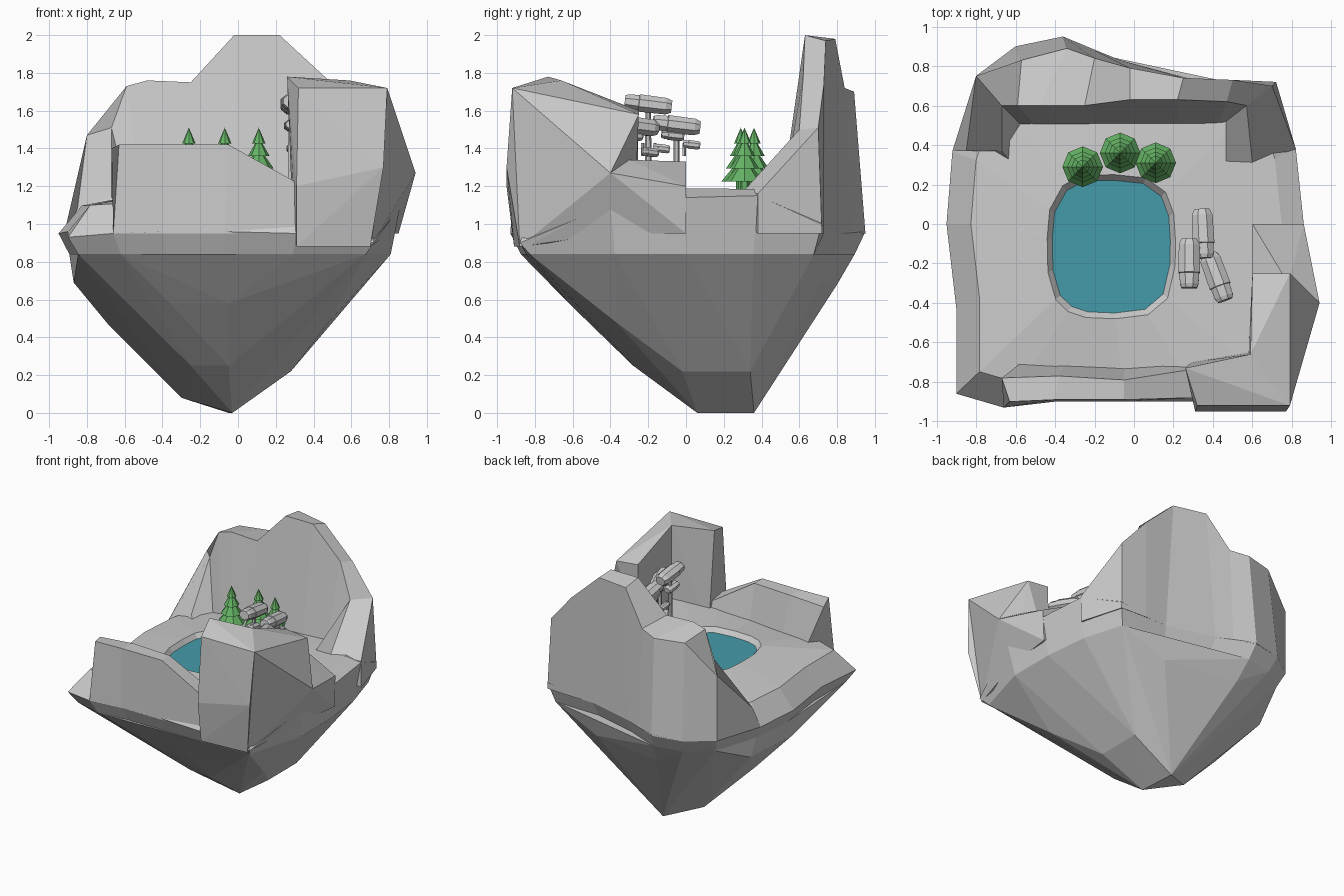
import bpy, bmesh, math
from mathutils import Vector, Matrix

if "Cube" in bpy.data.objects:
    bpy.data.objects.remove(bpy.data.objects["Cube"])


def material(name, color):
    m = bpy.data.materials.new(name)
    m.diffuse_color = (*color, 1)
    m.use_nodes = True
    m.node_tree.nodes["Principled BSDF"].inputs["Base Color"].default_value = m.diffuse_color
    return m


GREEN = material("foliage", (0.13, 0.45, 0.13))
TEAL = material("water", (0.06, 0.33, 0.40))


def finish(name, bm, mat=None):
    bmesh.ops.recalc_face_normals(bm, faces=bm.faces)
    me = bpy.data.meshes.new(name)
    bm.to_mesh(me)
    bm.free()
    ob = bpy.data.objects.new(name, me)
    bpy.context.collection.objects.link(ob)
    if mat:
        me.materials.append(mat)
    return ob


def hull(name, pts):
    bm = bmesh.new()
    vs = [bm.verts.new(p) for p in pts]
    r = bmesh.ops.convex_hull(bm, input=vs)
    junk = {g for g in r["geom_interior"] + r["geom_unused"] if isinstance(g, bmesh.types.BMVert)}
    bmesh.ops.delete(bm, geom=list(junk), context='VERTS')
    return finish(name, bm)


def loft(bm, rings, closed):
    rows = [[bm.verts.new(p) for p in r] for r in rings]
    n = len(rows[0])
    for a, b in zip(rows, rows[1:]):
        for i in range(n if closed else n - 1):
            j = (i + 1) % n
            bm.faces.new((a[i], a[j], b[j], b[i]))
    return rows


def wall(name, sections, low_out, low_in):
    # each section: outer foot xy, outer top xyz, inner top xyz, inner foot xy
    bm = bmesh.new()
    rows = loft(bm, [[(s[0], s[1], low_out), s[2:5], s[5:8], (s[8], s[9], low_in)]
                     for s in sections], True)
    bm.faces.new(rows[0])
    bm.faces.new(rows[-1])
    finish(name, bm)


# island rim, floor and pool bank
outline = [(.86, 0, 1.14), (.82, .38, 1.15), (.72, .72, 1.0), (.31, .73, .95), (-.07, .83, .95),
           (-.36, .95, .96), (-.6, .9, .95), (-.8, .75, .95), (-.92, .37, .95), (-.95, 0, .95),
           (-.9, -.43, .96), (-.9, -.86, .93), (-.66, -.93, .95), (-.4, -.9, .96),
           (-.07, -.9, .96), (.31, -.9, .95), (.72, -.88, .9), (.86, -.4, 1.1)]
PC = (-.115, -.115)


def pool_point(p, k, z):
    dx, dy = p[0] - PC[0], p[1] - PC[1]
    d = (abs(dx / .325) ** 3.2 + abs(dy / .365) ** 3.2) ** (1 / 3.2)
    return (PC[0] + dx / d * k, PC[1] + dy / d * k, z)


under = [(x * .94, y * .94, .84) for x, y, z in outline]
floor = [(x * .87, y * .87, 1.145 + .05 * x) for x, y, z in outline]
bank = [pool_point(p, 1, 1.17) for p in outline]
shore = [pool_point(p, .92, 1.135) for p in outline]
bm = bmesh.new()
loft(bm, [under, outline, floor, bank, shore], True)
finish("island_floor", bm)
bm = bmesh.new()
bm.faces.new([bm.verts.new(p) for p in shore])
water = finish("pool_water", bm, TEAL)

# pointed underside
hull("island_underside", under + [
    (-.03, .06, 0), (-.05, .36, 0), (-.3, .2, .08), (-.25, -.25, .25), (-.05, -.28, .25),
    (.28, -.02, .22), (.28, .34, .22), (-.36, -.62, .58), (-.05, -.62, .58), (-.6, -.5, .62),
    (-.87, -.1, .69), (-.85, .4, .7), (-.68, .1, .46), (-.3, .8, .68), (.3, .7, .68),
    (.6, .34, .68), (.48, -.37, .48)])

# tall back cliff with falling arms
wall("back_cliff", [
    (-.92, .37, -.85, .37, 1.08, -.67, .37, 1.14, -.57, .25),
    (-.8, .75, -.8, .75, 1.47, -.67, .6, 1.51, -.57, .5),
    (-.6, .9, -.57, .83, 1.70, -.59, .6, 1.73, -.5, .5),
    (-.36, .95, -.34, .89, 1.70, -.48, .6, 1.76, -.42, .5),
    (-.2, .88, -.2, .84, 1.72, -.25, .6, 1.75, -.24, .5),
    (-.07, .83, -.02, .79, 1.98, -.02, .63, 2.0, -.02, .5),
    (.31, .73, .25, .74, 1.97, .22, .63, 2.0, .22, .5),
    (.5, .73, .5, .73, 1.74, .47, .62, 1.77, .42, .5),
    (.72, .72, .7, .7, 1.51, .57, .6, 1.5, .44, .5),
    (.82, .38, .82, .38, 1.16, .6, .31, 1.18, .44, .25)], .95, 1.1)

# low front wall
wall("front_wall", [
    (-.66, -.93, -.63, -.9, 1.42, -.67, -.78, 1.40, -.57, -.7),
    (-.4, -.9, -.4, -.89, 1.42, -.38, -.77, 1.42, -.35, -.71),
    (-.07, -.9, -.05, -.89, 1.42, -.05, -.79, 1.42, -.05, -.72),
    (.31, -.88, .31, -.88, 1.22, .27, -.74, 1.22, .2, -.7),
    (.4, -.88, .4, -.88, 1.2, .4, -.72, 1.2, .4, -.7)], .95, 1.08)

# corner tower in two arms, and the ridge beside it
hull("tower_front", [
    (.32, -.92, 1.72), (.26, -.73, 1.78), (.59, -.66, 1.76), (.79, -.92, 1.72), (.31, -.95, 1.2),
    (.77, -.95, 1.3), (.31, -.91, .88), (.29, -.7, 1.0), (.58, -.65, 1.0), (.70, -.88, .88)])
hull("tower_side", [
    (.79, -.92, 1.72), (.59, -.66, 1.76), (.6, -.25, 1.6), (.79, -.25, 1.58), (.94, -.4, 1.27),
    (.6, -.27, 1.1), (.58, -.65, 1.1), (.70, -.88, .88), (.8, -.4, .95), (.6, -.4, .9)])
hull("side_ridge", [
    (.6, 0, 1.33), (.86, 0, 1.2), (.94, -.4, 1.27), (.78, -.3, 1.34), (.6, -.28, 1.3),
    (.6, 0, 1.1), (.85, 0, .95), (.8, -.4, .95), (.6, -.4, 1.0)])


def cone(bm, x, y, z, h, r1, r2, n=8):
    bmesh.ops.create_cone(bm, cap_ends=True, segments=n, radius1=r1, radius2=r2, depth=h,
                          matrix=Matrix.Translation((x, y, z + h / 2)))


# three tiered conifers
for i, (x, y) in enumerate([(-.26, .29), (-.07, .36), (.11, .31)]):
    bm = bmesh.new()
    cone(bm, x, y, 1.1, .15, .025, .025, 6)
    for z, r, h in [(1.225, .103, .10), (1.295, .078, .09), (1.36, .057, .08), (1.425, .036, .085)]:
        cone(bm, x, y, z, h, r, r * .2 if z < 1.4 else 0)
    finish("conifer_%d" % (i + 1), bm, GREEN)


def boulder(bm, c, size, turn, tilt=-.12):
    # flattened eight-sided log with a narrowed end
    m = (Matrix.Translation(c) @ Matrix.Rotation(turn, 4, 'Z') @ Matrix.Rotation(tilt, 4, 'X'))
    rings = []
    for t, k in [(-.5, .7), (-.42, .85), (-.2, .9), (-.19, 1), (.38, .95), (.5, .7)]:
        rings.append([m @ Vector((math.cos(a) * k * size[0] / 2, t * size[1],
                                  math.sin(a) * k * size[2] / 2))
                      for a in [math.pi / 4 * (j + .5) for j in range(8)]])
    rows = loft(bm, rings, True)
    bm.faces.new(rows[0])
    bm.faces.new(rows[-1])


# stone trees: post, large crown, small side stone on a twig
for i, (x, y, z, turn, side) in enumerate([(.35, -.05, 1.525, .05, .08), (.28, -.2, 1.635, 0, .07),
                                           (.42, -.27, 1.52, .35, .08)]):
    bm = bmesh.new()
    cone(bm, x, y, 1.1, z - 1.1, .02, .014, 6)
    boulder(bm, (x, y, z), (.12, .25, .10), turn)
    boulder(bm, (x, y + side, 1.42 - .02 * i), (.05, .09, .05), turn)
    cone(bm, x, y + side * .5, 1.36, .07, .01, .01, 5)
    boulder(bm, (x, y - .02, 1.47 + .05 * (i == 1)), (.08, .12, .06), turn)
    finish("stone_tree_%d" % (i + 1), bm)
